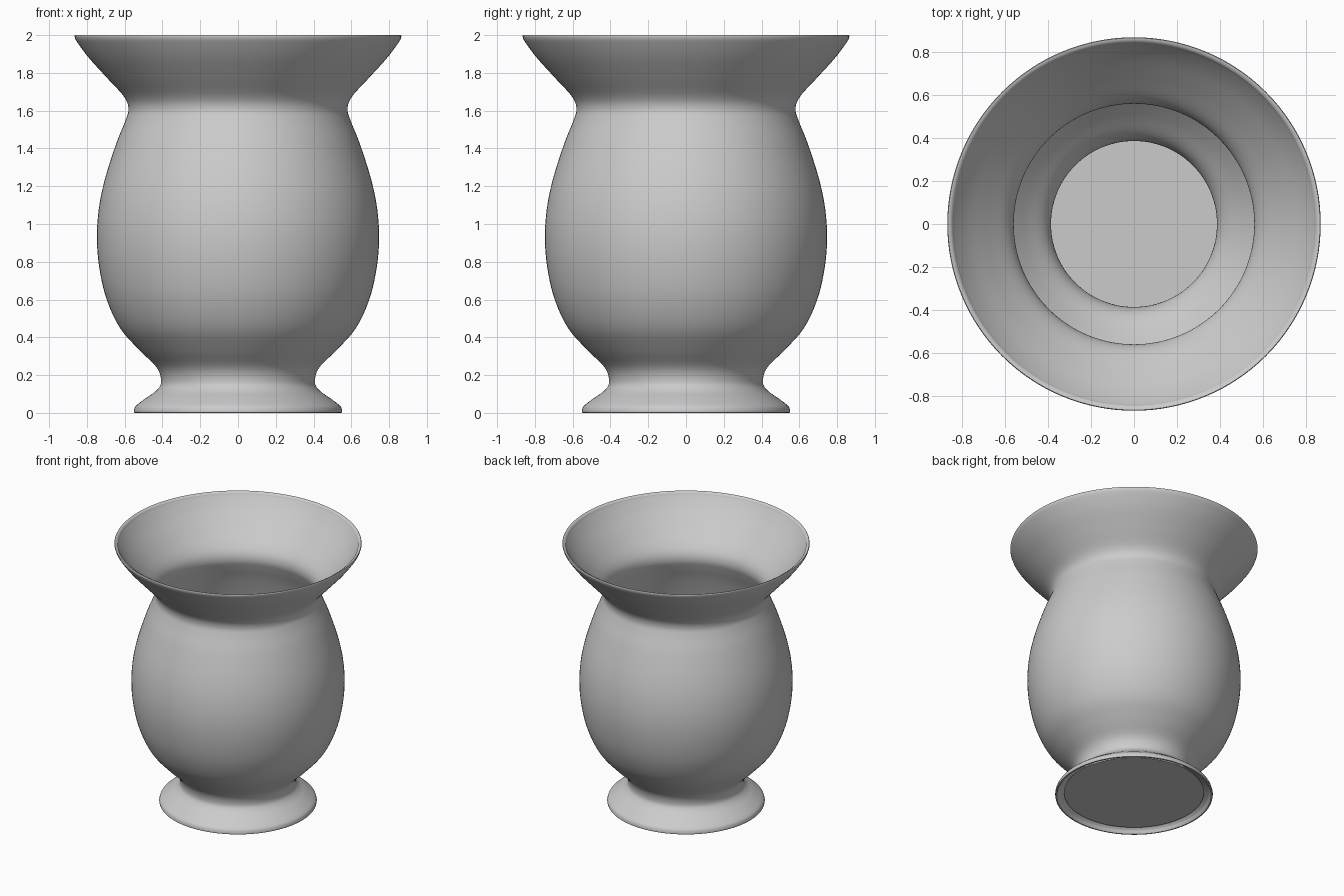
import bpy, bmesh, math
from mathutils import Vector

if "Cube" in bpy.data.objects:
    bpy.data.objects.remove(bpy.data.objects["Cube"])

SEGMENTS = 128
WALL = 0.022

# outer silhouette as (radius, height), foot to rim
OUTER = [(0.552, 0.012), (0.54, 0.038), (0.485, 0.08), (0.43, 0.12), (0.407, 0.165),
         (0.43, 0.24), (0.525, 0.335), (0.625, 0.45), (0.695, 0.60), (0.733, 0.76),
         (0.747, 0.92), (0.737, 1.08), (0.704, 1.24), (0.645, 1.425), (0.597, 1.545),
         (0.58, 1.61), (0.604, 1.675), (0.695, 1.775), (0.79, 1.88), (0.853, 1.965),
         (0.866, 1.994)]


def smooth_curve(points, steps=5):
    """Catmull-Rom curve through the points."""
    p = [Vector(q) for q in points]
    p = [2 * p[0] - p[1]] + p + [2 * p[-1] - p[-2]]
    out = []
    for a, b, c, d in zip(p, p[1:], p[2:], p[3:]):
        for i in range(steps):
            t = i / steps
            out.append(0.5 * (2 * b + (c - a) * t + (2 * a - 5 * b + 4 * c - d) * t ** 2
                              + (3 * b - a - 3 * c + d) * t ** 3))
    return out + [p[-2]]


def lathe(name, profile):
    """Spin a closed (radius, height) outline about z."""
    bm = bmesh.new()
    vs = [bm.verts.new((r, 0, z)) for r, z in profile]
    edges = [bm.edges.new((vs[i - 1], vs[i])) for i in range(len(vs))]
    bmesh.ops.spin(bm, geom=vs + edges, cent=(0, 0, 0), axis=(0, 0, 1),
                   angle=math.tau, steps=SEGMENTS, use_merge=True)
    bmesh.ops.remove_doubles(bm, verts=bm.verts, dist=1e-5)
    return finish(name, bm)


def finish(name, bm):
    bmesh.ops.recalc_face_normals(bm, faces=bm.faces)
    mesh = bpy.data.meshes.new(name)
    bm.to_mesh(mesh)
    bm.free()
    obj = bpy.data.objects.new(name, mesh)
    bpy.context.collection.objects.link(obj)
    bpy.ops.object.select_all(action='DESELECT')
    obj.select_set(True)
    bpy.context.view_layer.objects.active = obj
    bpy.ops.object.shade_smooth_by_angle(angle=math.radians(50))
    return obj


# thin-walled vase body: outer curve, rim, inner curve, foot edge
outer = smooth_curve(OUTER)
inner = []
for i in range(3, len(outer) - 2):
    t = (outer[i + 1] - outer[i - 1]).normalized()
    inner.append(outer[i] + WALL * Vector((-t.y, t.x)))
rim = [Vector((0.863, 2.0)), Vector((0.856, 1.999))]
foot_edge = [Vector((0.54, 0.0)), Vector((0.55, 0.001))]
lathe("vase_body", outer + rim + inner[::-1] + foot_edge)

# recessed floor plate inside the foot
bm = bmesh.new()
bmesh.ops.create_cone(bm, cap_ends=True, segments=SEGMENTS, radius1=0.49, radius2=0.485,
                      depth=0.012)
bmesh.ops.translate(bm, verts=bm.verts, vec=(0, 0, 0.031))
finish("floor_plate", bm)
